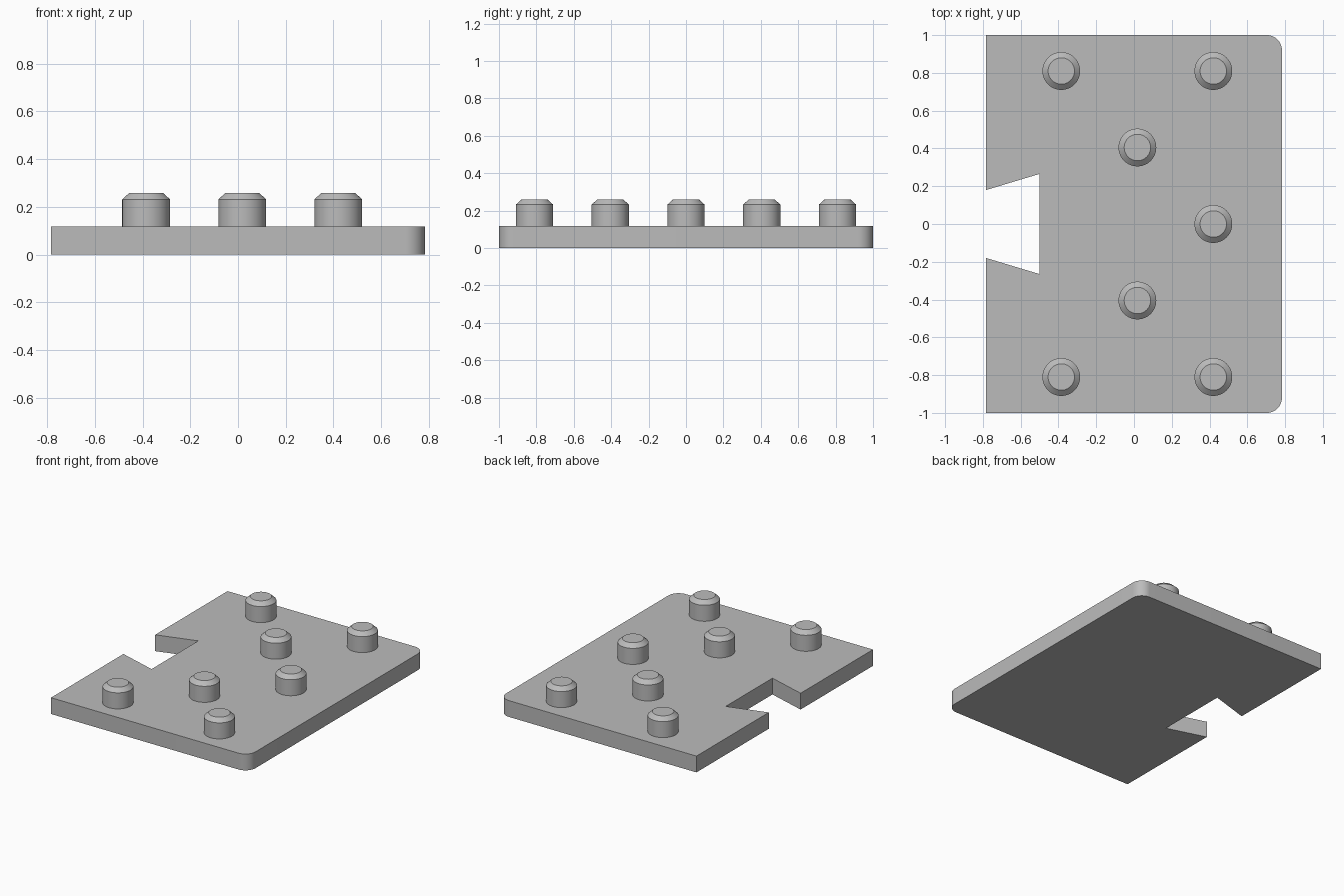
import bpy, bmesh, math

cube = bpy.data.objects.get("Cube")
if cube:
    bpy.data.objects.remove(cube)

HALF_X, HALF_Y, THICK = 0.783, 1.0, 0.117
CORNER = 0.08

grey = bpy.data.materials.new("plain_grey")
grey.use_nodes = True
colour = (0.5, 0.5, 0.5, 1)
grey.diffuse_color = colour
grey.node_tree.nodes["Principled BSDF"].inputs["Base Color"].default_value = colour


def finish(bm, name, location=(0, 0, 0)):
    bmesh.ops.recalc_face_normals(bm, faces=bm.faces)
    mesh = bpy.data.meshes.new(name)
    bm.to_mesh(mesh)
    bm.free()
    obj = bpy.data.objects.new(name, mesh)
    obj.location = location
    mesh.materials.append(grey)
    bpy.context.collection.objects.link(obj)
    bpy.ops.object.select_all(action="DESELECT")
    obj.select_set(True)
    bpy.context.view_layer.objects.active = obj
    bpy.ops.object.shade_smooth_by_angle(angle=math.radians(30))
    return obj


# Base plate: half outline with dovetail notch and rounded corner, mirrored in y
half = [(-0.5, 0.265), (-HALF_X, 0.18), (-HALF_X, HALF_Y)]
for i in range(13):
    a = math.pi / 2 * (1 - i / 12)
    half.append((HALF_X - CORNER + CORNER * math.cos(a),
                 HALF_Y - CORNER + CORNER * math.sin(a)))
outline = half + [(x, -y) for x, y in reversed(half)]

bm = bmesh.new()
base = bm.faces.new([bm.verts.new((x, y, 0)) for x, y in outline])
top = bmesh.ops.extrude_face_region(bm, geom=[base], use_keep_orig=True)["geom"]
bmesh.ops.translate(bm, vec=(0, 0, THICK),
                    verts=[v for v in top if isinstance(v, bmesh.types.BMVert)])
finish(bm, "base_plate")


# Studs: turned profile with a chamfered rim
def stud(name, x, y, segments=48):
    bm = bmesh.new()
    profile = [(0.1, 0), (0.1, 0.115), (0.07, 0.142)]
    rings = [[bm.verts.new((r * math.cos(t), r * math.sin(t), z))
              for t in (math.tau * i / segments for i in range(segments))]
             for r, z in profile]
    for low, high in zip(rings, rings[1:]):
        for i in range(segments):
            j = (i + 1) % segments
            bm.faces.new((low[i], low[j], high[j], high[i]))
    bm.faces.new(rings[-1])
    bm.faces.new(rings[0][::-1])
    finish(bm, name, (x, y, THICK))


for side, s in (("front", -1), ("back", 1)):
    stud(side + "_right_stud", -0.385, s * 0.81)
    stud(side + "_left_stud", 0.42, s * 0.81)
    stud(side + "_inner_stud", 0.018, s * 0.405)
stud("middle_left_stud", 0.42, 0)
